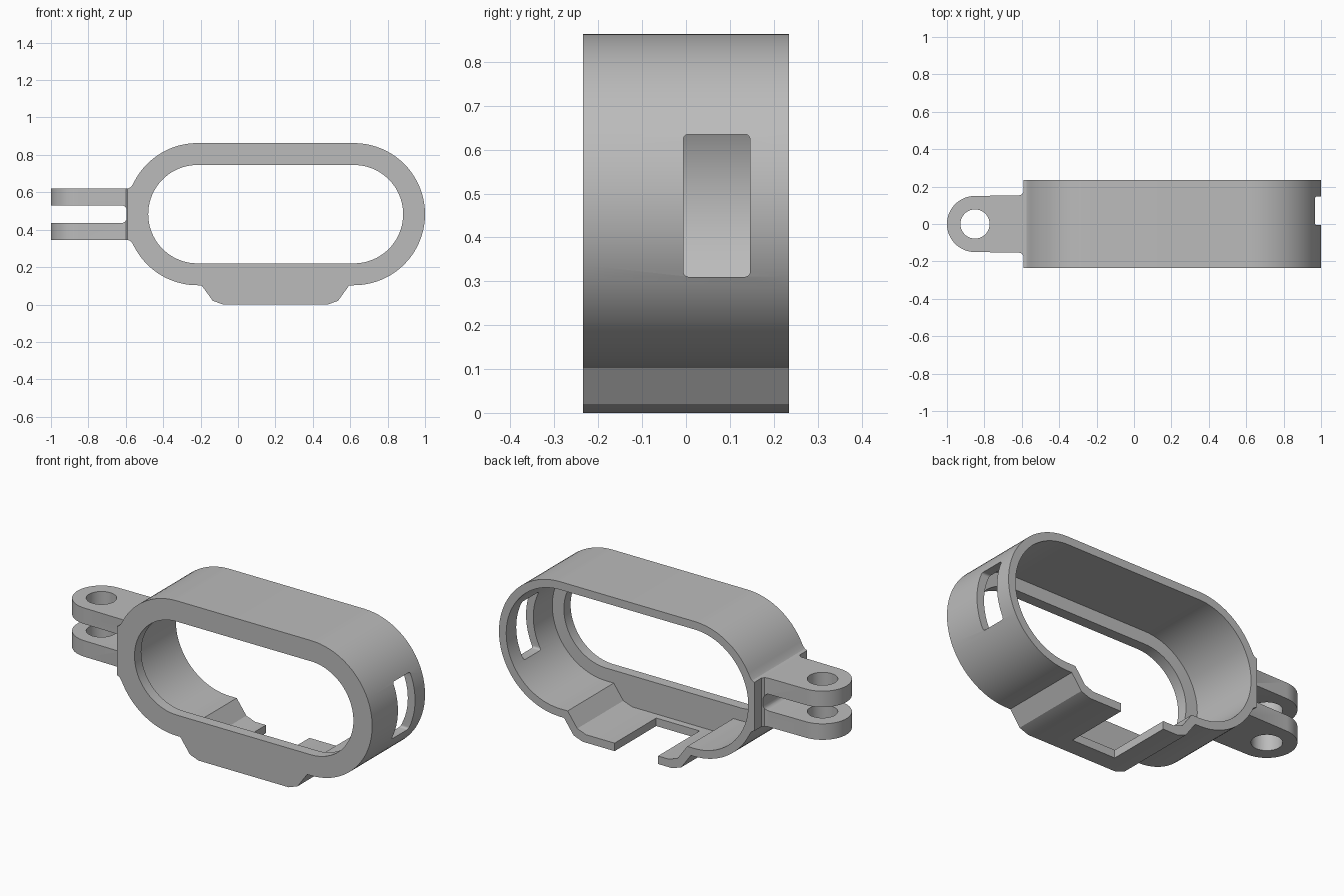
import bpy, bmesh, math
from mathutils import Vector

cube = bpy.data.objects.get("Cube")
if cube:
    bpy.data.objects.remove(cube, do_unlink=True)

grey = bpy.data.materials.new("mid grey")
grey.use_nodes = True
colour = (0.5, 0.5, 0.5, 1)
grey.diffuse_color = colour
grey.node_tree.nodes["Principled BSDF"].inputs["Base Color"].default_value = colour

# Main dimensions
MID_Z, LEFT_X, RIGHT_X = 0.483, -0.217, 0.62
OUTER_R, OPENING_R, WALL = 0.38, 0.263, 0.045
FRONT, BACK, LIP_BACK = -0.235, 0.235, -0.175


def arc(cx, cy, r, start, end, steps):
    angles = [math.radians(start + (end - start) * i / steps) for i in range(steps + 1)]
    return [(cx + r * math.cos(a), cy + r * math.sin(a)) for a in angles]


def prism(name, points, low, high, axis):
    """Extrude a 2D outline along y (points are x, z), z (x, y) or x (y, z)."""
    place = {"y": lambda p: (p[0], low, p[1]),
             "z": lambda p: (p[0], p[1], low),
             "x": lambda p: (low, p[0], p[1])}[axis]
    bm = bmesh.new()
    face = bm.faces.new([bm.verts.new(place(p)) for p in points])
    new = bmesh.ops.extrude_face_region(bm, geom=[face])["geom"]
    shift = Vector([high - low if a == axis else 0 for a in "xyz"])
    bmesh.ops.translate(bm, vec=shift, verts=[v for v in new if isinstance(v, bmesh.types.BMVert)])
    bmesh.ops.recalc_face_normals(bm, faces=bm.faces)
    mesh = bpy.data.meshes.new(name)
    bm.to_mesh(mesh)
    bm.free()
    mesh.materials.append(grey)
    obj = bpy.data.objects.new(name, mesh)
    bpy.context.collection.objects.link(obj)
    return obj


def combine(target, tool, operation):
    """Apply a boolean and discard the tool."""
    tool.hide_render = True
    mod = target.modifiers.new("cut", "BOOLEAN")
    mod.object, mod.operation, mod.solver = tool, operation, "EXACT"
    graph = bpy.context.evaluated_depsgraph_get()
    mesh = bpy.data.meshes.new_from_object(target.evaluated_get(graph))
    target.modifiers.clear()
    target.data = mesh
    bpy.data.objects.remove(tool, do_unlink=True)


def rounded_box(x0, x1, y0, y1, r):
    return (arc(x1 - r, y1 - r, r, 0, 90, 5) + arc(x0 + r, y1 - r, r, 90, 180, 5)
            + arc(x0 + r, y0 + r, r, 180, 270, 5) + arc(x1 - r, y0 + r, r, 270, 360, 5))


def stadium(r, left_side):
    return arc(RIGHT_X, MID_Z, r, -90, 90, 40) + left_side


def foot(d):
    """Stepped foot under the ring, offset inwards by d."""
    s = d * 0.5
    left = [(-0.195, 0.103), (-0.135, 0.02), (-0.08, 0)]
    right = [(0.48, 0), (0.535, 0.02), (0.595, 0.103)]
    return [(x + s, z + d) for x, z in left] + [(x - s, z + d) for x, z in right]


# Ring body with a flat pad on the hinge side
pad = [(-0.566, 0.637), (-0.576, 0.626), (-0.59, 0.62)]
pad += [(x, 2 * MID_Z - z) for x, z in reversed(pad)]
outer_left = (arc(LEFT_X, MID_Z, OUTER_R, 90, 152, 16) + pad
              + arc(LEFT_X, MID_Z, OUTER_R, 208, 270, 16))
body = prism("ring_body", stadium(OUTER_R, outer_left + foot(0)), FRONT, BACK, "y")

# Cavity open to the back, leaving a front lip
r = OUTER_R - WALL
cavity_left = arc(LEFT_X, MID_Z, r, 90, 270, 40) + foot(WALL)
combine(body, prism("cavity", stadium(r, cavity_left), LIP_BACK, 0.4, "y"), "DIFFERENCE")

# Front opening
opening = stadium(OPENING_R, arc(LEFT_X, MID_Z, OPENING_R, 90, 270, 40))
combine(body, prism("opening", opening, -0.4, -0.1, "y"), "DIFFERENCE")

# Notch in the foot floor and window in the side wall
notch = [(0.01, -0.135), (0.28, -0.135), (0.28, 0.4), (0.01, 0.4)]
combine(body, prism("notch", notch, -0.1, 0.09, "z"), "DIFFERENCE")
window = rounded_box(-0.006, 0.146, 0.31, 0.635, 0.012)
combine(body, prism("window", window, 0.8, 1.2, "x"), "DIFFERENCE")

# Hinge fork: one rounded plate split by a slot and drilled through
flare = [(-0.615, 0.153), (-0.6, 0.158), (-0.59, 0.172), (-0.565, 0.172)]
plate = (arc(-0.85, 0, 0.15, 90, 270, 36) + [(x, -y) for x, y in flare]
         + list(reversed(flare)))
fork = prism("hinge_fork", plate, 0.346, 0.62, "z")
gap = rounded_box(-1.2, -0.595, 0.436, 0.53, 0.028)
combine(fork, prism("fork_gap", gap, -0.4, 0.4, "y"), "DIFFERENCE")
hole = arc(-0.85, 0, 0.078, 0, 350, 35)
combine(fork, prism("pin_hole", hole, 0.2, 0.8, "z"), "DIFFERENCE")

combine(body, fork, "UNION")
body.name = "clip_ring_with_hinge"

# Smooth curves, sharp corners
bpy.ops.object.select_all(action="DESELECT")
body.select_set(True)
bpy.context.view_layer.objects.active = body
bpy.ops.object.shade_smooth_by_angle(angle=math.radians(22))
